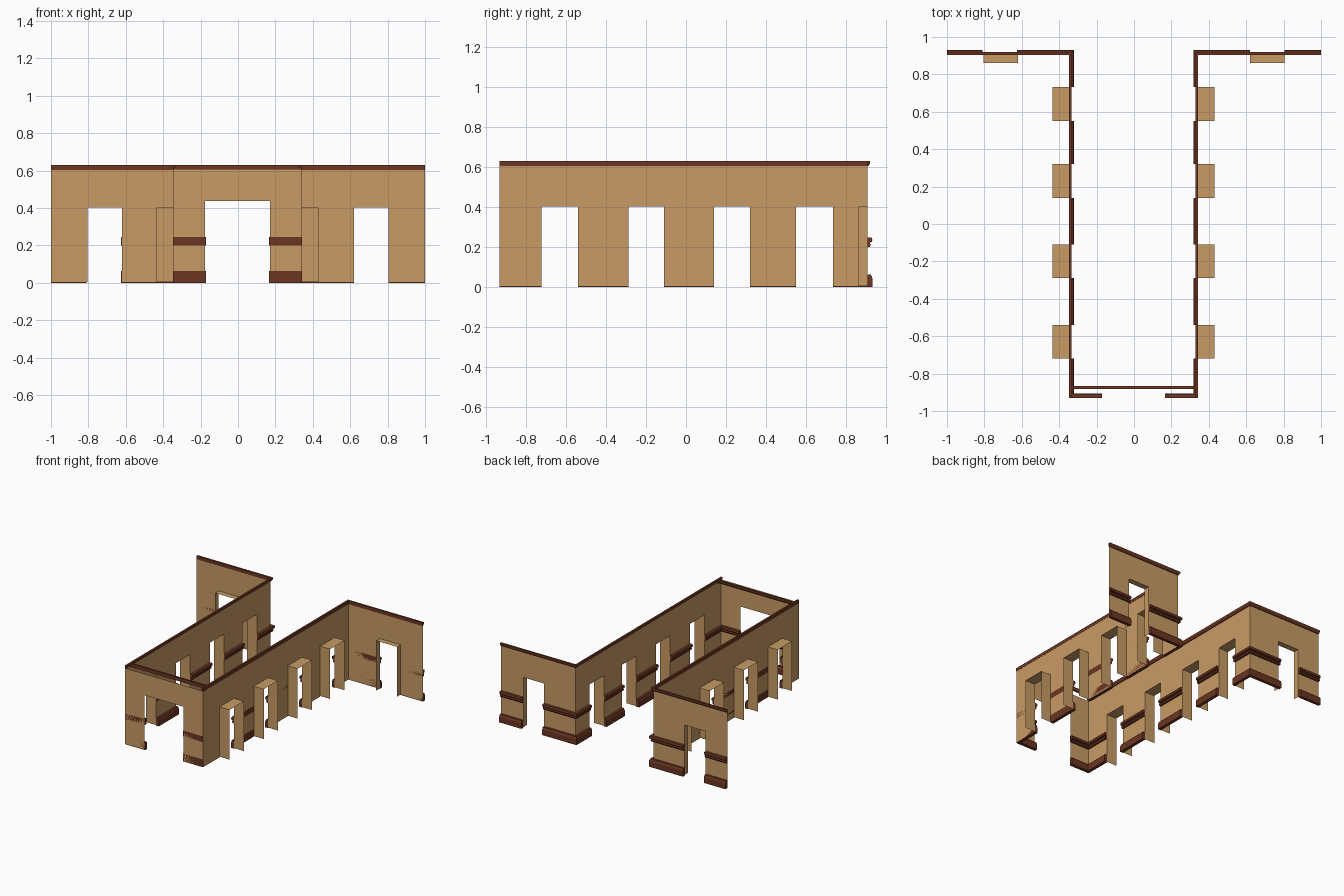
import bpy
from mathutils import Vector

if "Cube" in bpy.data.objects:
    bpy.data.objects.remove(bpy.data.objects["Cube"])

def material(name, rgb):
    m = bpy.data.materials.new(name)
    m.diffuse_color = (*rgb, 1)
    m.use_nodes = True
    m.node_tree.nodes["Principled BSDF"].inputs["Base Color"].default_value = m.diffuse_color
    return m

TAN = material("tan plaster", (0.58, 0.33, 0.13))
BROWN = material("dark brown wood", (0.15, 0.036, 0.016))

WALL_Y, FRONT_Y, WALL_X = 0.905, -0.93, 0.342
Z0, TOP, DOOR = 0.004, 0.608, 0.402

def build(name, verts, faces, mat):
    me = bpy.data.meshes.new(name)
    me.from_pydata([tuple(v) for v in verts], [], faces)
    me.materials.append(mat)
    ob = bpy.data.objects.new(name, me)
    bpy.context.collection.objects.link(ob)

def flip(p, s):
    """Mirror a right-hand plan point to the left side (hall sits slightly off centre)."""
    return Vector((p[0] if s > 0 else max(-1, -p[0] - 0.005), p[1]))

def wall(name, a, b, doors, height, s=1, depth=0):
    """Thin wall from a to b with door gaps (start, end distances) and outer reveals."""
    a, b = flip(a, s), flip(b, s)
    d = (b - a).normalized()
    out = Vector((-d.y, d.x)) * s * depth
    verts, faces = [], []

    def quad(*pts):
        n = len(verts)
        verts.extend(pts)
        faces.append((n, n + 1, n + 2, n + 3))

    def pt(t, z, o=0):
        p = a + d * t + out * o
        return (p.x, p.y, z)

    def panel(t0, t1, z0, z1):
        quad(pt(t0, z0), pt(t1, z0), pt(t1, z1), pt(t0, z1))

    t = 0
    for t0, t1 in doors:
        panel(t, t0, Z0, TOP)
        panel(t0, t1, height, TOP)
        if depth:
            for e in (t0, t1):
                quad(pt(e, Z0), pt(e, Z0, 1), pt(e, height, 1), pt(e, height))
            quad(pt(t0, height), pt(t1, height), pt(t1, height, 1), pt(t0, height, 1))
        t = t1
    panel(t, (b - a).length, Z0, TOP)
    build(name, verts, faces, TAN)

def trim(name, path, profile, s=1):
    """Sweep a (offset, z) profile along a plan path with mitred right-angle corners."""
    pts = [flip(p, s) for p in path]
    normals = []
    for p, q in zip(pts, pts[1:]):
        d = (q - p).normalized()
        normals.append(Vector((d.y, -d.x)) * s)
    verts, faces, n = [], [], len(profile)
    for i, p in enumerate(pts):
        if i == 0:
            m = normals[0]
        elif i == len(pts) - 1:
            m = normals[-1]
        else:
            m = normals[i - 1] + normals[i]
        verts += [(p.x + m.x * o, p.y + m.y * o, z) for o, z in profile]
    for i in range(len(pts) - 1):
        for k in range(n):
            j = (k + 1) % n
            f = (i * n + k, i * n + j, (i + 1) * n + j, (i + 1) * n + k)
            faces.append(f if s > 0 else f[::-1])
    last = (len(pts) - 1) * n
    caps = [tuple(range(n))[::-1], tuple(range(last, last + n))]
    faces += caps if s > 0 else [c[::-1] for c in caps]
    build(name, verts, faces, BROWN)

BASE = [(0, 0), (0.025, 0), (0.025, 0.045), (0.018, 0.062), (0, 0.062)]
RAIL = [(0, 0.2), (0.012, 0.2), (0.017, 0.21), (0.012, 0.222),
        (0.023, 0.226), (0.025, 0.235), (0.022, 0.246), (0, 0.246)]
CROWN = [(-0.001, 0.603), (0.005, 0.603), (0.014, 0.617), (0.014, 0.63), (-0.001, 0.63)]

# Door gaps along the wing (x) and the corridor side (y)
wing_door = (0.62, 0.805)
side_doors = [(0.733, 0.55), (0.32, 0.14), (-0.11, -0.288), (-0.54, -0.72)]

for s, side in ((1, "right"), (-1, "left")):
    corner, end = (WALL_X, WALL_Y), (WALL_X, FRONT_Y)
    wall(side + "_wing_wall", (1, WALL_Y), corner,
         [(1 - wing_door[1], 1 - wing_door[0])], DOOR, s, 0.045)
    wall(side + "_corridor_wall", corner, end,
         [(WALL_Y - a, WALL_Y - b) for a, b in side_doors], DOOR, s, 0.088)

    # Wall stretches between the doors carry baseboard and chair rail
    runs = [[(1, WALL_Y), (wing_door[1], WALL_Y)],
            [(wing_door[0], WALL_Y), corner, (WALL_X, side_doors[0][0])]]
    for (_, a), (b, _) in zip(side_doors, side_doors[1:]):
        runs.append([(WALL_X, a), (WALL_X, b)])
    runs.append([(WALL_X, side_doors[-1][1]), end, (0.165, FRONT_Y)])
    for i, run in enumerate(runs):
        trim(f"{side}_baseboard_{i}", run, BASE, s)
        trim(f"{side}_chair_rail_{i}", run, RAIL, s)
    trim(side + "_crown", [(1, WALL_Y), corner, end], CROWN, s)

# Front wall with the wide entrance, and its crown set a little inside
left_x = -WALL_X - 0.005
wall("front_wall", (WALL_X, FRONT_Y), (left_x, FRONT_Y),
     [(WALL_X - 0.17, WALL_X + 0.176)], 0.437)
trim("front_crown", [(WALL_X, -0.88), (left_x, -0.88)], CROWN)
